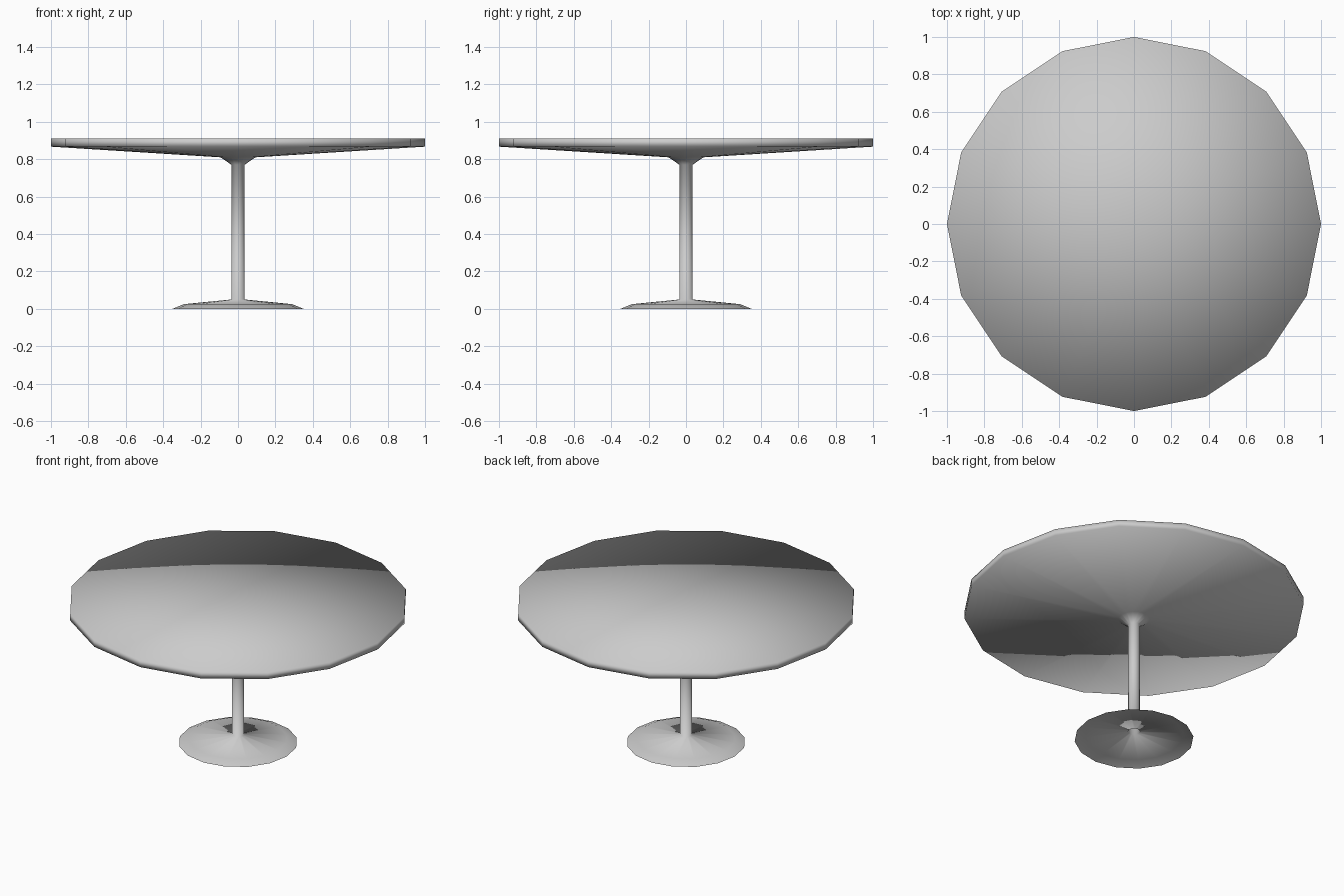
import bpy, bmesh, math

if "Cube" in bpy.data.objects:
    bpy.data.objects.remove(bpy.data.objects["Cube"])

SIDES = 16


def lathe(name, profile, top_z):
    """Spin a (radius, z) profile around z, closing it with a fan at top_z."""
    bm = bmesh.new()
    rings = []
    for r, z in profile:
        rings.append([bm.verts.new((r * math.cos(2 * math.pi * i / SIDES),
                                    r * math.sin(2 * math.pi * i / SIDES), z))
                      for i in range(SIDES)])
    for low, high in zip(rings, rings[1:]):
        for i in range(SIDES):
            j = (i + 1) % SIDES
            bm.faces.new((low[i], low[j], high[j], high[i]))
    centre = bm.verts.new((0, 0, top_z))
    for i in range(SIDES):
        bm.faces.new((rings[-1][i], rings[-1][(i + 1) % SIDES], centre))
    for f in bm.faces:
        f.smooth = True
    mesh = bpy.data.meshes.new(name)
    bm.to_mesh(mesh)
    bm.free()
    obj = bpy.data.objects.new(name, mesh)
    bpy.context.collection.objects.link(obj)
    return obj


# One continuous smooth shell, open underneath the foot
foot = [(0.35, 0.0), (0.29, 0.025), (0.035, 0.05)]
stem_and_flare = [(0.035, 0.77), (0.093, 0.81)]
tabletop = [(1.0, 0.867), (1.0, 0.91)]
lathe("pedestal_table", foot + stem_and_flare + tabletop, 0.91)
